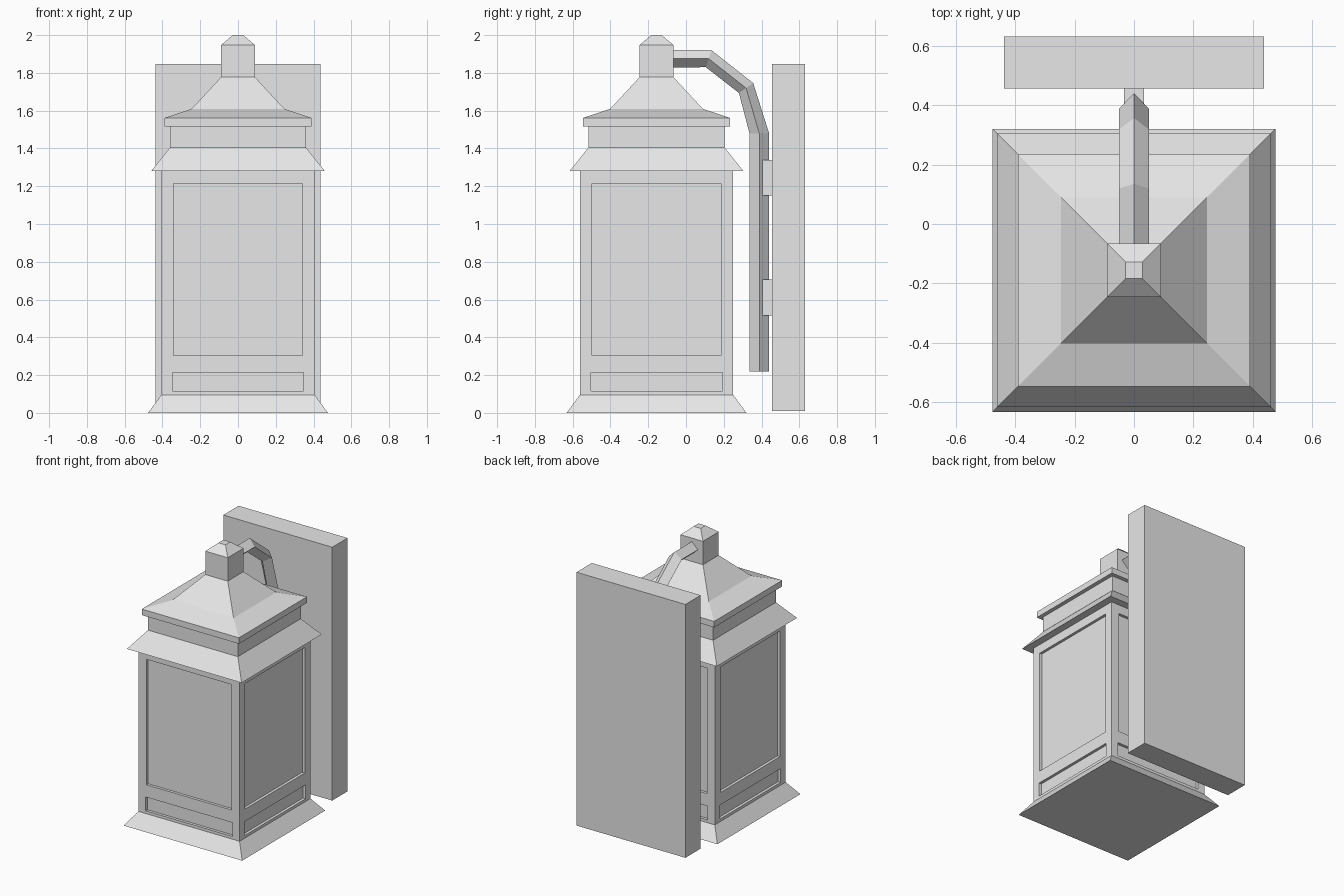
import bpy
import bmesh
from mathutils import Vector

if "Cube" in bpy.data.objects:
    bpy.data.objects.remove(bpy.data.objects["Cube"], do_unlink=True)

LANTERN_Y = -0.156
PANEL_DEPTH = 0.02

# Single painted-metal colour
metal = bpy.data.materials.new("light_grey")
metal.use_nodes = True
GREY = (0.8, 0.8, 0.8, 1)
metal.diffuse_color = GREY
metal.node_tree.nodes["Principled BSDF"].inputs["Base Color"].default_value = GREY


def finish(name, bm):
    """Turn a bmesh into a named, flat-shaded object."""
    bmesh.ops.recalc_face_normals(bm, faces=bm.faces[:])
    mesh = bpy.data.meshes.new(name)
    bm.to_mesh(mesh)
    bm.free()
    mesh.materials.append(metal)
    obj = bpy.data.objects.new(name, mesh)
    bpy.context.collection.objects.link(obj)
    return obj


def loft(bm, rings):
    """Skin a list of four-point rings and cap both ends."""
    loops = [[bm.verts.new(p) for p in ring] for ring in rings]
    for a, b in zip(loops, loops[1:]):
        for i in range(4):
            j = (i + 1) % 4
            bm.faces.new((a[i], a[j], b[j], b[i]))
    bm.faces.new(loops[0])
    bm.faces.new(loops[-1])


def square_ring(half, z):
    corners = ((-1, -1), (1, -1), (1, 1), (-1, 1))
    return [(x * half, LANTERN_Y + y * half, z) for x, y in corners]


def tier(name, profile):
    """Square tier of the lantern from (half width, height) pairs."""
    bm = bmesh.new()
    loft(bm, [square_ring(h, z) for h, z in profile])
    return finish(name, bm)


def box(name, x0, x1, y0, y1, z0, z1):
    bm = bmesh.new()
    loft(bm, [[(x0, y0, z), (x1, y0, z), (x1, y1, z), (x0, y1, z)] for z in (z0, z1)])
    return finish(name, bm)


def bisect(bm, faces, co, normal):
    geom = set(faces)
    for f in faces:
        geom.update(f.edges, f.verts)
    bmesh.ops.bisect_plane(bm, geom=list(geom), plane_co=co, plane_no=normal)


def panelled_body(name, half, bottom, top, panels):
    """Square body with recessed panels given as (half width, low, high)."""
    bm = bmesh.new()
    loft(bm, [square_ring(half, bottom), square_ring(half, top)])
    for _, low, high in panels:
        for z in (low, high):
            bisect(bm, bm.faces[:], (0, 0, z), (0, 0, 1))

    def band(low, high):
        return [f for f in bm.faces if abs(f.normal.z) < 0.5
                and low < f.calc_center_median().z < high]

    recessed = []
    for width, low, high in panels:
        for axis in (Vector((1, 0, 0)), Vector((0, 1, 0))):
            for side in (-1, 1):
                co = Vector((0, LANTERN_Y, 0)) + axis * side * width
                bm.normal_update()
                bisect(bm, band(low, high), co, axis)
        bm.normal_update()
        for f in band(low, high):
            c = f.calc_center_median() - Vector((0, LANTERN_Y, 0))
            if min(abs(c.x), abs(c.y)) < width / 2:
                recessed.append(f)
    moves = [(f, f.normal.copy()) for f in recessed]
    for f, normal in moves:
        result = bmesh.ops.extrude_discrete_faces(bm, faces=[f])
        new = result["faces"][0]
        bmesh.ops.translate(bm, verts=new.verts[:], vec=-normal * PANEL_DEPTH)
        # Close the rim of the recess
        rim = [e for e in bm.edges if e.is_boundary]
        if rim:
            bmesh.ops.bridge_loops(bm, edges=rim)
    return finish(name, bm)


# Lantern, from the foot to the finial
tier("flared_base", [(0.476, 0), (0.406, 0.095)])
panelled_body("lantern_body", 0.406, 0.095, 1.29,
              [(0.348, 0.115, 0.215), (0.342, 0.305, 1.215)])
tier("eave_skirt", [(0.46, 1.28), (0.36, 1.405)])
tier("neck", [(0.361, 1.405), (0.361, 1.52)])
tier("roof", [(0.39, 1.517), (0.39, 1.561), (0.245, 1.61), (0.09, 1.777)])
tier("finial", [(0.09, 1.777), (0.09, 1.947), (0.028, 2.0)])

# Bent arm: (y, z) centre with (dy, dz) offset to the outer ridge
ARM = [((-0.1, 1.875), (0, 0.046)), ((0.12, 1.875), (0.015, 0.045)),
       ((0.318, 1.72), (0.038, 0.026)), ((0.388, 1.48), (0.052, 0)),
       ((0.388, 0.22), (0.052, 0))]
arm = bmesh.new()
loft(arm, [[(-0.05, y, z), (0, y + dy, z + dz), (0.05, y, z), (0, y - dy, z - dz)]
           for (y, z), (dy, dz) in ARM])
finish("bent_arm", arm)

# Wall plate and the two brackets holding the arm
box("wall_plate", -0.437, 0.437, 0.456, 0.631, 0.01, 1.848)
for label, low in (("lower", 0.515), ("upper", 1.15)):
    box(label + "_bracket", -0.033, 0.033, 0.405, 0.458, low, low + 0.19)
